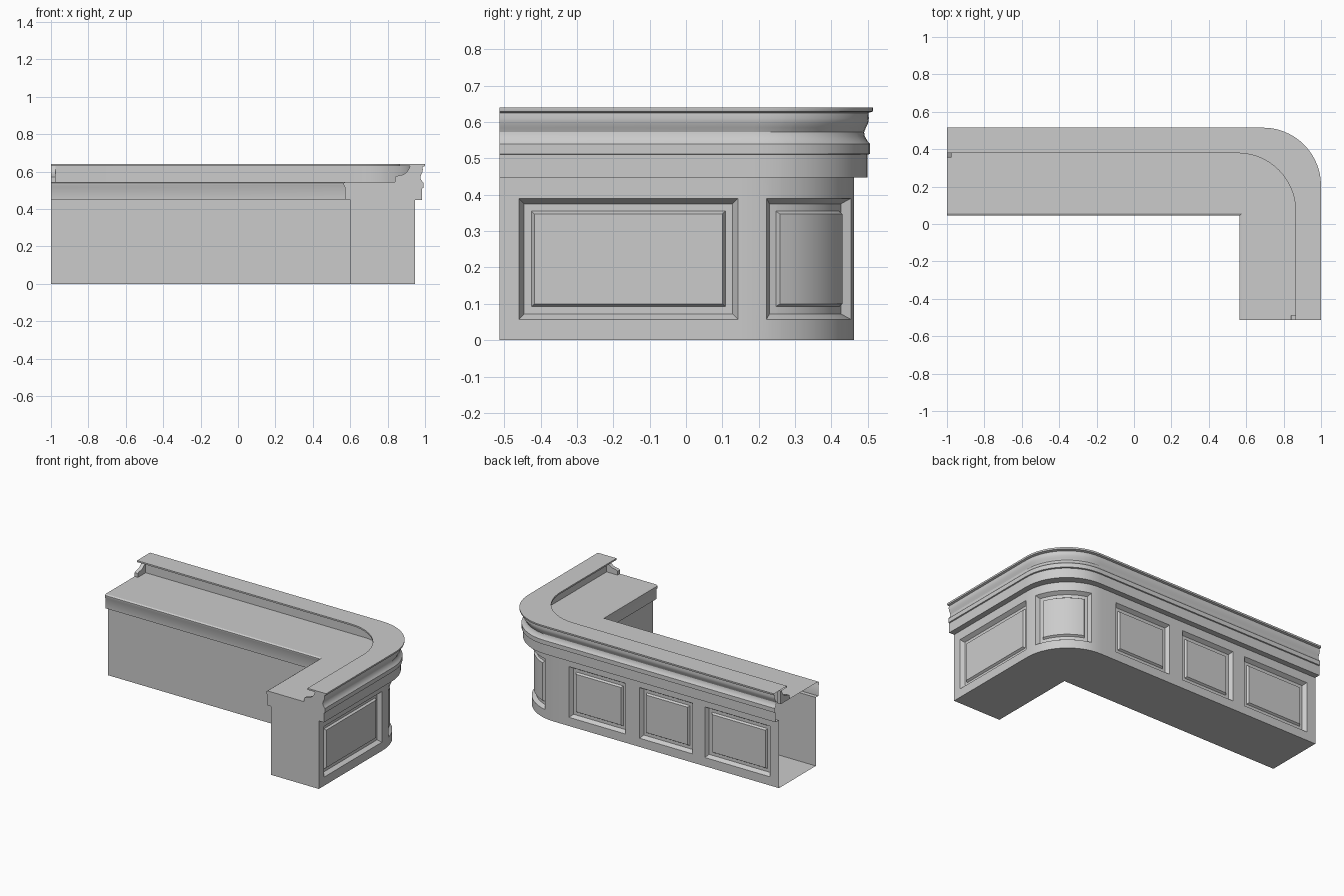
import bpy, bmesh, math

if "Cube" in bpy.data.objects:
    bpy.data.objects.remove(bpy.data.objects["Cube"])

R = 0.31                       # corner radius shared by all outer lines
XO, YO, Y0 = 1.0, 0.515, -0.513
BASE = 0.053                   # setback of the panelled wall
OFF = [0, 0.015, 0.035, 0.043]     # panel moulding insets
DEP = [0, 0.025, 0.025, 0.012]     # depth at each inset
Z0, Z1, ZT = 0.057, 0.39, 0.447    # panel bottom/top, wall top


def make(name, verts, faces):
    me = bpy.data.meshes.new(name)
    me.from_pydata(verts, [], faces)
    bm = bmesh.new()
    bm.from_mesh(me)
    bmesh.ops.remove_doubles(bm, verts=bm.verts, dist=1e-5)
    bm.to_mesh(me)
    bm.free()
    me.shade_smooth()
    me.set_sharp_from_angle(angle=math.radians(30))
    ob = bpy.data.objects.new(name, me)
    bpy.context.collection.objects.link(ob)
    return ob


def panel_breaks(a, b, scale=1.0):
    """Positions of the moulding lines between a and b, with inset of each."""
    s = 1 if b > a else -1
    return [(a + s * o * scale, o) for o in OFF] + \
           [(b - s * o * scale, o) for o in reversed(OFF)]


# angles round the corner: 90 deg (back) down to 0 deg (right side)
deg = math.degrees(1 / R)
arc = [(90, 0), (83, 0)] + panel_breaks(77, 13, deg) + [(7, 0), (0, 0)]
arc += [(69 - 6 * i, OFF[-1]) for i in range(1, 8)]
arc.sort(key=lambda p: -p[0])

# ---- panelled outer wall: columns of (position, outward normal, inset)
cx, cy = XO - BASE - R, YO - BASE - R
cols = [((-1, cy + R), (0, 1), 0)]
for a, b in ((-0.935, -0.46), (-0.37, 0.015), (0.115, 0.527)):
    cols += [((x, cy + R), (0, 1), m) for x, m in panel_breaks(a, b)]
for d, m in arc:
    n = (math.cos(math.radians(d)), math.sin(math.radians(d)))
    cols.append(((cx + R * n[0], cy + R * n[1]), n, m))
cols += [((cx + R, y), (1, 0), m) for y, m in panel_breaks(0.143, -0.46)]
cols.append(((cx + R, Y0), (1, 0), 0))
rows = [(0, 0)] + panel_breaks(Z0, Z1) + [(ZT, 0)]

verts, faces, depth = [], [], []
for p, n, ms in cols:
    for z, mz in rows:
        d = DEP[OFF.index(min(ms, mz))]
        depth.append(d)
        verts.append((p[0] - n[0] * d, p[1] - n[1] * d, z))
nr = len(rows)
for i in range(len(cols) - 1):
    for j in range(nr - 1):
        k = i * nr + j
        a, b, c, e = k, k + 1, k + nr + 1, k + nr
        # mitre the moulding corners along the right diagonal
        if abs(depth[a] - depth[c]) > abs(depth[b] - depth[e]):
            faces += [(a, b, c), (a, c, e)]
        elif abs(depth[a] - depth[c]) < abs(depth[b] - depth[e]):
            faces += [(a, b, e), (b, c, e)]
        else:
            faces.append((a, b, c, e))
make("panelled_wall", verts, faces)

# ---- cornice, bar top, worktop, inner wall and floor: one swept profile
outer = [(BASE, ZT), (0.016, ZT), (0.016, 0.51), (0.009, 0.512), (0.009, 0.54),
         (0.015, 0.547), (0.023, 0.56), (0.025, 0.572), (0.020, 0.585),
         (0.014, 0.597), (0.012, 0.61), (0.013, 0.625), (0.001, 0.629),
         (0, 0.633), (0, 0.64), (0.136, 0.64), (0.136, 0.63),
         (0.08, 0.63), (0.08, 0.545)]
inner = [(0.425, 0.545), (0.435, 0.539), (0.435, 0.528), (0.428, 0.515),
         (0.426, 0.45), (0.4, 0.45), (0.4, 0)]
prof = [(e, e, z, R) for e, z in outer]
prof += [(e, e + 0.035, z, 0) for e, z in inner]     # sharp inside corner
prof.append((BASE, BASE, 0, R))

rings = [[(-1, YO - ey, z) for ex, ey, z, r in prof]]
for d, _ in arc:
    c, s = math.cos(math.radians(d)), math.sin(math.radians(d))
    rings.append([(XO - ex - r + r * c, YO - ey - r + r * s, z)
                  for ex, ey, z, r in prof])
rings.append([(XO - ex, Y0, z) for ex, ey, z, r in prof])
n = len(prof)
verts = [v for ring in rings for v in ring]
faces = [(i * n + j, i * n + j + 1, (i + 1) * n + j + 1, (i + 1) * n + j)
         for i in range(len(rings) - 1) for j in range(n - 1)]
faces.append(tuple(range((len(rings) - 1) * n, len(rings) * n)))   # front end cap
make("counter_body", verts, faces)

# ---- small ogee brackets under the bar top at both ends
ogee = [(0.07, 0.545), (0.07, 0.632), (0.08, 0.632), (0.085, 0.618),
        (0.095, 0.6), (0.115, 0.584), (0.152, 0.576), (0.16, 0.57), (0.16, 0.545)]


def bracket(name, place, flip):
    k = len(ogee)
    vs = [place(e, t) + (z,) for t in (0, 0.024) for e, z in ogee]
    fs = [tuple(range(k)), tuple(range(2 * k - 1, k - 1, -1))]
    fs += [((j + 1) % k, j, k + j, k + (j + 1) % k) for j in range(k)]
    if flip:
        fs = [f[::-1] for f in fs]
    make(name, vs, fs)


bracket("bracket_front_end", lambda e, t: (XO - e, Y0 + t), True)
bracket("bracket_left_end", lambda e, t: (-1 + t, YO - e), False)
for ob in bpy.data.objects:
    if ob.name.startswith("bracket"):
        bm = bmesh.new()
        bm.from_mesh(ob.data)
        bmesh.ops.recalc_face_normals(bm, faces=bm.faces)
        bm.to_mesh(ob.data)
        bm.free()
